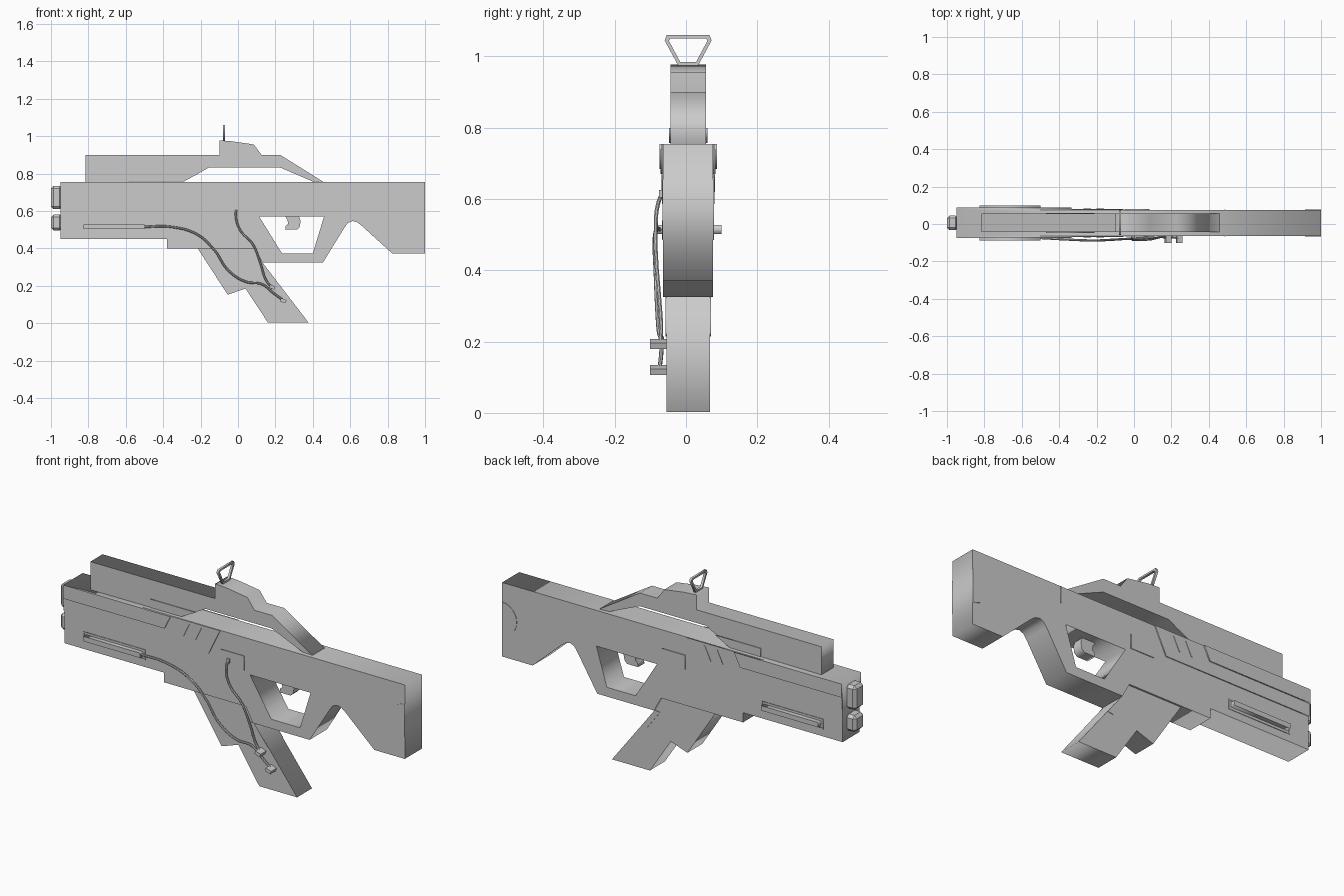
import bpy, math
from mathutils import Vector

if "Cube" in bpy.data.objects:
    bpy.data.objects.remove(bpy.data.objects["Cube"])

CY = 0.006          # mid-plane of the model
BODY = 0.070        # half width of the main body
GRIP = 0.061


def to_mesh(ob):
    bpy.ops.object.select_all(action='DESELECT')
    ob.select_set(True)
    bpy.context.view_layer.objects.active = ob
    bpy.ops.object.convert(target='MESH')
    return bpy.context.view_layer.objects.active


def profile(name, loops, half, y=CY, x=0.0, across=False):
    """Extrude closed outlines (later loops are holes) in the XZ or YZ plane."""
    cu = bpy.data.curves.new(name, 'CURVE')
    cu.dimensions, cu.fill_mode, cu.extrude = '2D', 'BOTH', half
    for pts in loops:
        sp = cu.splines.new('POLY')
        sp.points.add(len(pts) - 1)
        for p, (u, v) in zip(sp.points, pts):
            p.co = (u, v, 0, 1)
        sp.use_cyclic_u = True
    ob = bpy.data.objects.new(name, cu)
    ob.location = (x, y, 0)
    ob.rotation_euler = (math.pi / 2, 0, math.pi / 2 if across else 0)
    bpy.context.collection.objects.link(ob)
    return to_mesh(ob)


def side_plates(name, loops, depth, base=BODY):
    """Matching thin plates on both flanks."""
    for tag, s in (("front", -1), ("back", 1)):
        profile(f"{name}_{tag}", loops, depth / 2, CY + s * (base + depth / 2))


def rect(x0, x1, z0, z1):
    return [(x0, z0), (x1, z0), (x1, z1), (x0, z1)]


def cable(name, pts, r=0.006):
    cu = bpy.data.curves.new(name, 'CURVE')
    cu.dimensions, cu.bevel_depth, cu.bevel_resolution = '3D', r, 2
    cu.use_fill_caps = True
    sp = cu.splines.new('BEZIER')
    sp.bezier_points.add(len(pts) - 1)
    for b, p in zip(sp.bezier_points, pts):
        b.co = p
        b.handle_left_type = b.handle_right_type = 'AUTO'
    sp.resolution_u = 8
    ob = bpy.data.objects.new(name, cu)
    bpy.context.collection.objects.link(ob)
    to_mesh(ob)
    bpy.ops.object.shade_smooth_by_angle()


def box(name, loc, size, tilt=0.0):
    bpy.ops.mesh.primitive_cube_add(size=1, location=loc, rotation=(0, tilt, 0))
    ob = bpy.context.object
    ob.name = name
    ob.scale = size
    return ob


# Main body with stock, and the trigger guard opening
profile("main_body", [
    [(-0.95, .755), (-0.95, .45), (-0.38, .45), (-0.38, .40), (0.09, .40), (0.13, .325),
     (0.455, .325), (0.572, .515), (0.588, .536), (0.612, .546), (0.636, .54), (0.66, .522),
     (0.825, .372), (1.0, .372), (1.0, .755)],
    [(0.113, .57), (0.235, .373), (0.40, .373), (0.46, .57)]], BODY)

# Raked grip
profile("grip", [[(-0.217, .402), (-0.055, .152), (0.04, .185), (0.16, .003),
                  (0.377, .003), (0.13, .325), (0.09, .402)]], GRIP)
side_plates("grip_edge", [[(0.10, .32), (0.13, .325), (0.21, .22), (0.18, .215)]], .003, GRIP)

# Top rail with the open slot beneath its rear bridge
profile("top_rail", [[(-0.815, .755), (-0.815, .90), (-0.10, .90), (-0.10, .977), (-0.03, .972),
                      (0.085, .955), (0.125, .90), (0.225, .90), (0.457, .755), (0.40, .757),
                      (0.225, .832), (-0.155, .832), (-0.29, .757)]], .050)
side_plates("rail_strip", [[(-0.47, .757), (-0.29, .757), (-0.21, .80), (-0.47, .80)]], .004, .050)

# Layered armour plates on the flanks
side_plates("armour_plate", [[(-0.95, .62), (-0.12, .62), (-0.055, .755), (-0.95, .755)]], .005)
side_plates("upper_plate", [[(-0.95, .685), (-0.37, .685), (-0.335, .755), (-0.95, .755)]],
            .006, BODY + .005)
for i, x in enumerate((-0.27, -0.20)):
    side_plates(f"plate_rib_{i}", [[(x, .67), (x + .006, .67), (x + .04, .74), (x + .034, .74)]],
                .002, BODY + .005)
side_plates("square_cover", [rect(-0.05, .083, .586, .66)], .004)
side_plates("stock_joint", [rect(.485, .49, .67, .755)], .002)

# Side bars inside shallow frames
side_plates("bar_frame", [rect(-.84, -.485, .487, .54), rect(-.834, -.491, .493, .534)], .003)
side_plates("side_bar", [rect(-.825, -.50, .502, .527)], .023)

# Half-round disc at the butt
side_plates("butt_disc", [[(1 - .085 * math.sin(a), .57 + .085 * math.cos(a))
                           for a in (math.pi * i / 12 for i in range(13))]], .002)

# Twin muzzle blocks, bevelled
for name, z, h in (("upper_muzzle", .672, .125), ("lower_muzzle", .538, .086)):
    ob = box(name, (-0.97, CY, z), (.06, .078, h))
    bpy.ops.object.transform_apply(location=False, rotation=False, scale=True)
    mod = ob.modifiers.new("bevel", 'BEVEL')
    mod.width, mod.segments = .014, 1

# Trigger
profile("trigger", [[(.25, .575), (.325, .575), (.335, .545), (.33, .515), (.315, .50),
                     (.252, .50), (.255, .52), (.268, .53), (.265, .55)]], .026)

# Sight frame standing on the rail
profile("sight_frame", [
    [(-.028, .975), (.028, .975), (.066, 1.045), (.060, 1.06), (-.060, 1.06), (-.066, 1.045)],
    [(-.022, .984), (.022, .984), (.054, 1.044), (.050, 1.051), (-.050, 1.051), (-.054, 1.044)]],
    .006, x=-.075, across=True)

# Cables and their clips on the front face
cable("short_cable", [(-.005, -.066, .62), (-.012, -.08, .58), (.01, -.085, .50), (.08, -.083, .42),
                      (.12, -.075, .32), (.15, -.07, .23), (.185, -.075, .185)])
cable("long_cable", [(-.50, -.075, .515), (-.36, -.083, .515), (-.22, -.088, .475),
                     (-.13, -.085, .395), (-.05, -.08, .28), (.04, -.075, .222),
                     (.13, -.068, .207), (.19, -.07, .16), (.245, -.075, .12)])
for i, (x, z) in enumerate(((.182, .193), (.242, .12))):
    box(f"cable_clip_{i}", (x, -.077, z), (.032, .047, .018), math.radians(20))
box("cable_socket", (-.005, -.069, .615), (.016, .014, .02))
